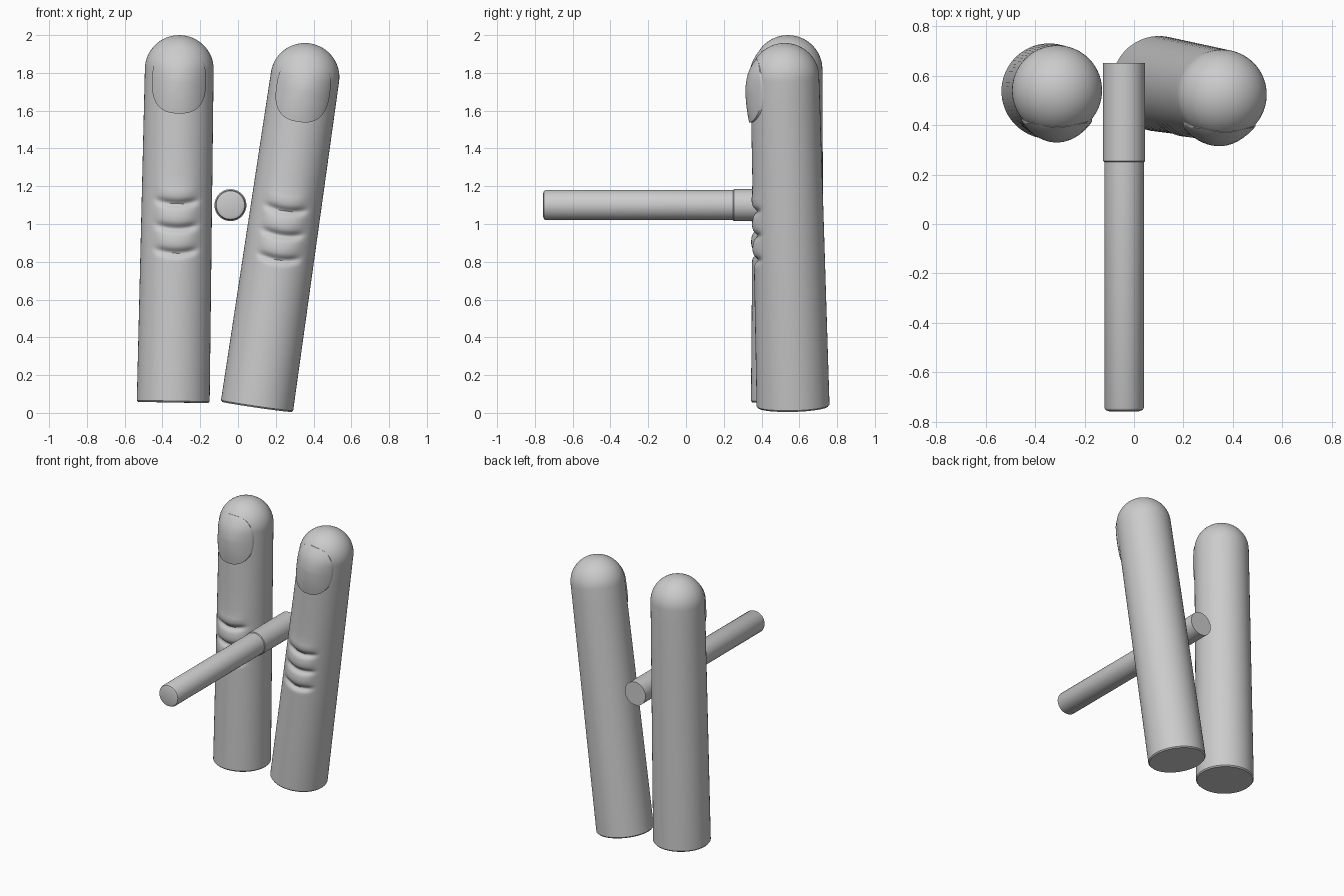
import bpy, bmesh
from math import sin, cos, pi, sqrt, exp, radians
from mathutils import Vector

if "Cube" in bpy.data.objects:
    bpy.data.objects.remove(bpy.data.objects["Cube"])

LENGTH, TIP = 1.945, 1.765      # finger length, start of the rounded tip


def radius(s):
    if s <= TIP:
        return 0.193 - 0.011 * s / TIP
    t = min(1, (s - TIP) / (LENGTH - TIP))
    return 0.182 * sqrt(1 - t * t)


def loft(name, rings, cap_start=True, cap_end=True):
    """Closed rings of points joined by quads, with capped ends."""
    bm = bmesh.new()
    rows = [[bm.verts.new(p) for p in ring] for ring in rings]
    n = len(rows[0])
    for a, b in zip(rows, rows[1:]):
        for i in range(n):
            j = (i + 1) % n
            bm.faces.new((a[i], a[j], b[j], b[i]))
    if cap_start:
        bm.faces.new(rows[0][::-1])
    if cap_end:
        bm.faces.new(rows[-1])
    bmesh.ops.recalc_face_normals(bm, faces=bm.faces)
    me = bpy.data.meshes.new(name)
    bm.to_mesh(me)
    bm.free()
    me.shade_smooth()
    me.set_sharp_from_angle(angle=radians(40))
    return me


def add(name, mesh):
    ob = bpy.data.objects.new(name, mesh)
    bpy.context.collection.objects.link(ob)
    return ob


# Finger with three knuckle creases on the front
def crease(x, y, s):
    if y > 0:
        return 0
    side = exp(-(x / 0.105) ** 6)
    bow = 1.6 * x * x
    return side * sum(0.022 * exp(-((s - c - bow) / 0.02) ** 2)
                      - 0.006 * exp(-((s - c - 0.06 - bow) / 0.035) ** 2)
                      for c in (1.05, 0.92, 0.79))


def finger_ring(s, r, n=72):
    pts = []
    for i in range(n):
        a = 2 * pi * i / n
        x, y = r * cos(a), r * sin(a)
        pts.append((x, y + crease(x, y, s), s))
    return pts


heights = [0.008, 0.2, 0.4, 0.6] + [0.7 + 0.0075 * i for i in range(60)]
heights += [1.2, 1.35, 1.5, 1.65]
heights += [TIP + (LENGTH - TIP) * sin(pi / 2 * i / 16) for i in range(16)]
rings = [finger_ring(0, 0.186)] + [finger_ring(s, radius(s)) for s in heights]
rings.append(finger_ring(LENGTH - 0.0002, 0.004))
finger_mesh = loft("finger", rings)


# Nail: rounded plate following the finger, fading out toward the tip
def nail_ring(rho, lift, n=56):
    pts = []
    for i in range(n):
        a = 2 * pi * i / n
        c, d = cos(a), sin(a)
        k = rho / (abs(c) ** 2.6 + abs(d) ** 2.6) ** (1 / 2.6)
        x, s = 0.143 * k * c, 1.70 + 0.17 * k * d
        fade = 1 - max(0, (s - 1.70) / 0.16) ** 1.5
        y = -sqrt(max(0.0004, radius(s) ** 2 - x * x))
        pts.append((x, y - lift * fade, s))
    return pts


nail_rings = [nail_ring(1, -0.02)]
nail_rings += [nail_ring(r, 0.012 + 0.016 * (1 - r * r))
               for r in (1, 0.97, 0.9, 0.8, 0.65, 0.5, 0.35, 0.2, 0.08, 0.01)]
nail_mesh = loft("nail", nail_rings, cap_start=False)

# Two fingers placed from base centre to tip centre
for side, base, tip in (("left", (-0.343, 0.537, 0.055), (-0.311, 0.54, 1.82)),
                        ("right", (0.10, 0.567, 0.032), (0.355, 0.523, 1.78))):
    axis = Vector(tip) - Vector(base)
    for part, mesh in (("finger", finger_mesh), ("nail", nail_mesh)):
        ob = add(side + "_" + part, mesh)
        ob.location = base
        ob.rotation_mode = 'QUATERNION'
        ob.rotation_quaternion = Vector((0, 0, 1)).rotation_difference(axis)


# Rod held between the fingers, with a slightly thicker rear sleeve
def rod(name, profile, n=48):
    return add(name, loft(name, [[(-0.04 + r * cos(2 * pi * i / n), y,
                                   1.10 + r * sin(2 * pi * i / n))
                                  for i in range(n)] for y, r in profile]))


rod("rod", [(-0.757, 0.06), (-0.752, 0.075), (-0.742, 0.08), (0.26, 0.08)])
rod("rod_sleeve", [(0.25, 0.08), (0.254, 0.0845), (0.65, 0.0845)])
